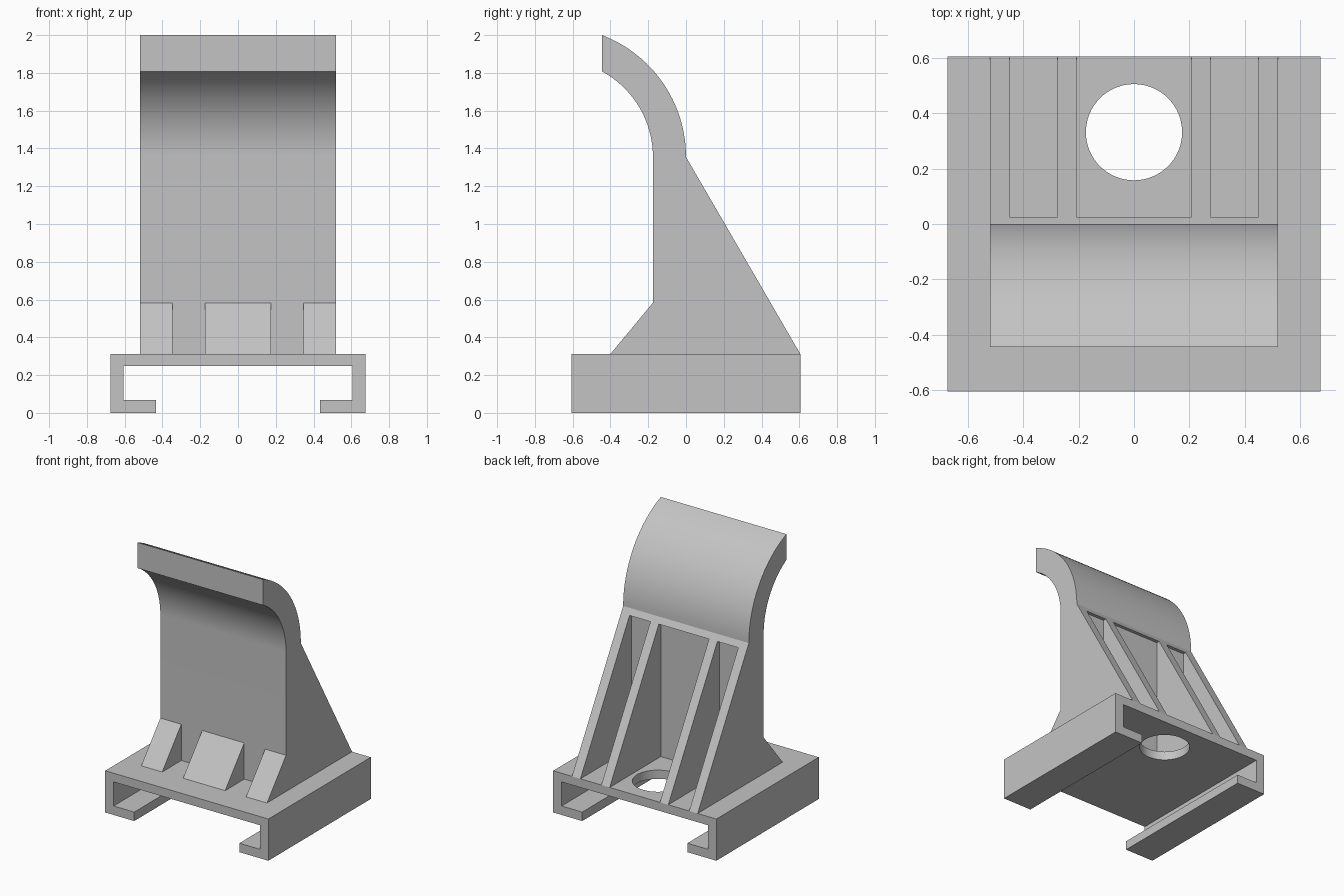
import bpy, bmesh, math
from mathutils import Matrix, Vector

if "Cube" in bpy.data.objects:
    bpy.data.objects.remove(bpy.data.objects["Cube"], do_unlink=True)

GREY = (0.55, 0.55, 0.55, 1)
mat = bpy.data.materials.new("plain grey")
mat.use_nodes = True
mat.diffuse_color = GREY
mat.node_tree.nodes["Principled BSDF"].inputs["Base Color"].default_value = GREY


def make(name, bm):
    bmesh.ops.recalc_face_normals(bm, faces=bm.faces)
    mesh = bpy.data.meshes.new(name)
    bm.to_mesh(mesh)
    bm.free()
    mesh.materials.append(mat)
    obj = bpy.data.objects.new(name, mesh)
    bpy.context.collection.objects.link(obj)
    return obj


def prism(name, points, direction):
    """Extrude a closed outline along a direction."""
    bm = bmesh.new()
    face = bm.faces.new([bm.verts.new(p) for p in points])
    new = bmesh.ops.extrude_face_region(bm, geom=[face])["geom"]
    bmesh.ops.translate(bm, vec=Vector(direction),
                        verts=[v for v in new if isinstance(v, bmesh.types.BMVert)])
    # the starting face stays as the near cap
    return make(name, bm)


def box(bm, lo, hi):
    lo, hi = Vector(lo), Vector(hi)
    m = Matrix.Translation((lo + hi) / 2) @ Matrix.Diagonal((*(hi - lo), 1))
    bmesh.ops.create_cube(bm, size=1, matrix=m)


def finish(obj, cutter):
    """Cut, then shade the curved faces smooth."""
    cutter.hide_render = True
    mod = obj.modifiers.new("cut", 'BOOLEAN')
    mod.operation = 'DIFFERENCE'
    mod.solver = 'EXACT'
    mod.object = cutter
    bpy.ops.object.select_all(action='DESELECT')
    bpy.context.view_layer.objects.active = obj
    obj.select_set(True)
    bpy.ops.object.modifier_apply(modifier=mod.name)
    bpy.data.objects.remove(cutter, do_unlink=True)
    bpy.ops.object.shade_smooth_by_angle(angle=math.radians(25))


# Main sizes
W, D, TOP = 0.675, 0.605, 0.312      # base half width, half depth, top height
BW = 0.52                            # bracket half width
BACK, FRONT = 0.0, -0.175            # upright wall faces
BEND, R, TIP = 1.355, 0.69, -0.445   # bend start, outer radius, tip position

# Sliding base: a channel with inward lips
half = [(0.435, 0), (W, 0), (W, TOP), (-W, TOP), (-W, 0), (-0.435, 0)]
inner = [(-0.435, 0.067), (-0.605, 0.067), (-0.605, 0.247),
         (0.605, 0.247), (0.605, 0.067), (0.435, 0.067)]
base = prism("channel_base", [(x, -D, z) for x, z in half + inner], (0, 2 * D, 0))

bm = bmesh.new()
bmesh.ops.create_cone(bm, cap_ends=True, segments=64, radius1=0.174, radius2=0.174,
                      depth=0.3, matrix=Matrix.Translation((0, 0.332, TOP)))
finish(base, make("hole_cutter", bm))


# Bracket: hooked wall with rear slope and front foot
def arc(radius, steps=24):
    end = math.acos((TIP + R) / radius)
    return [(-R + radius * math.cos(end * i / steps),
             BEND + radius * math.sin(end * i / steps)) for i in range(steps + 1)]


outline = [(-0.4, TOP), (D, TOP)] + arc(R) + arc(R + FRONT)[::-1] + [(FRONT, 0.583)]
bracket = prism("hook_bracket", [(-BW, y, z) for y, z in outline], (2 * BW, 0, 0))

# Pockets between the rear ribs and gaps between the front wedges
bm = bmesh.new()
for x0, x1 in ((-0.45, -0.277), (-0.208, 0.208), (0.277, 0.45)):
    box(bm, (x0, BACK, 0.2), (x1, 0.8, 1.312))
for x0, x1 in ((-0.347, -0.174), (0.174, 0.347)):
    box(bm, (x0, -0.6, 0.2), (x1, FRONT, 0.7))
finish(bracket, make("pocket_cutter", bm))
